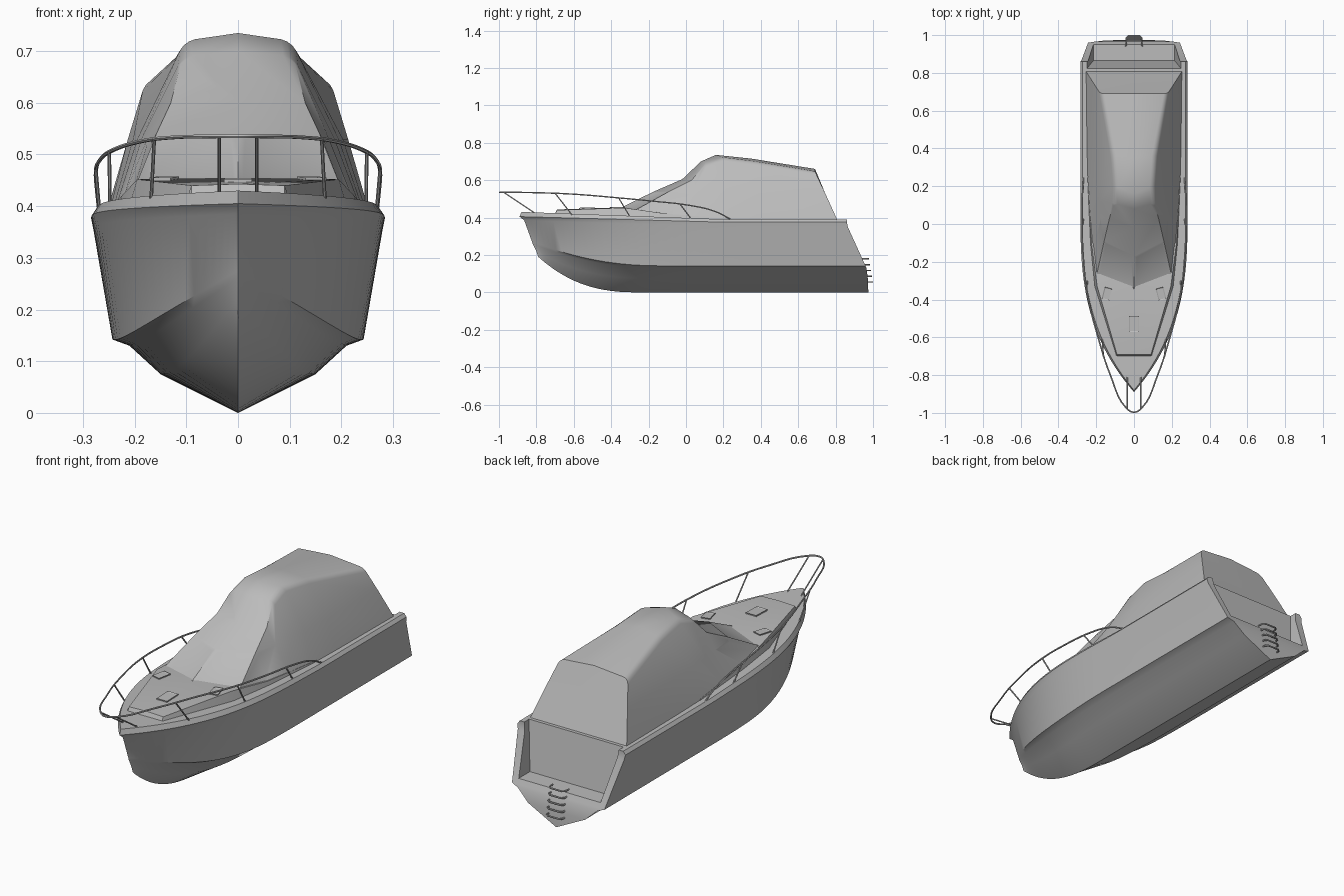
import bpy, bmesh, math

cube = bpy.data.objects.get("Cube")
if cube:
    bpy.data.objects.remove(cube)

GREY = (0.5, 0.5, 0.5, 1)
grey = bpy.data.materials.new("plain_grey")
grey.use_nodes = True
grey.diffuse_color = GREY
for node in grey.node_tree.nodes:
    if node.type == 'BSDF_PRINCIPLED':
        node.inputs["Base Color"].default_value = GREY


def activate(ob):
    bpy.ops.object.select_all(action='DESELECT')
    ob.select_set(True)
    bpy.context.view_layer.objects.active = ob


def finish(name, bm, angle=30):
    mesh = bpy.data.meshes.new(name)
    bm.to_mesh(mesh)
    bm.free()
    ob = bpy.data.objects.new(name, mesh)
    bpy.context.collection.objects.link(ob)
    mesh.materials.append(grey)
    activate(ob)
    if angle:
        bpy.ops.object.shade_smooth_by_angle(angle=math.radians(angle))
    return ob


def loft(half_rows, closed=False):
    """Skin rows of half sections, each starting on the centre line, mirrored in x."""
    bm = bmesh.new()
    rows = []
    for half in half_rows:
        full = [(-x, y, z) for x, y, z in reversed(half[1:])] + list(half)
        rows.append([bm.verts.new(p) for p in full])
    n = len(rows[0])
    for a, b in zip(rows, rows[1:]):
        for i in range(n if closed else n - 1):
            j = (i + 1) % n
            bm.faces.new((a[i], a[j], b[j], b[i]))
    if closed:
        # stern cap in strips from side to side
        last, mid = rows[-1], n // 2
        for k in range(mid):
            ring = [last[mid - k], last[mid + k], last[mid + k + 1], last[mid - k - 1]]
            bm.faces.new(ring if k else ring[1:])
    bmesh.ops.remove_doubles(bm, verts=bm.verts, dist=0.0005)
    bmesh.ops.recalc_face_normals(bm, faces=bm.faces)
    return bm


def tube(name, points, radius, smooth=False):
    curve = bpy.data.curves.new(name, 'CURVE')
    curve.dimensions = '3D'
    curve.bevel_depth = radius
    curve.bevel_resolution = 1
    curve.use_fill_caps = True
    curve.resolution_u = 5
    if smooth:
        sp = curve.splines.new('BEZIER')
        sp.bezier_points.add(len(points) - 1)
        for bp, p in zip(sp.bezier_points, points):
            bp.co = p
            bp.handle_left_type = bp.handle_right_type = 'AUTO'
    else:
        sp = curve.splines.new('POLY')
        sp.points.add(len(points) - 1)
        for sp_p, p in zip(sp.points, points):
            sp_p.co = (*p, 1)
    ob = bpy.data.objects.new(name, curve)
    bpy.context.collection.objects.link(ob)
    curve.materials.append(grey)
    activate(ob)
    bpy.ops.object.convert(target='MESH')
    bpy.ops.object.shade_smooth_by_angle(angle=math.radians(50))
    return bpy.context.object


# Hull: lengthwise lines (bow y, stern y, half width, bow z, stern z, rise length, rise power)
lines = [
    (-0.79, 0.975, 0.0, 0.19, 0.0, 0.55, 2.6),      # keel
    (-0.80, 0.972, 0.15, 0.22, 0.075, 0.6, 2.4),    # bottom
    (-0.82, 0.965, 0.21, 0.26, 0.13, 0.7, 2.2),     # chine
    (-0.825, 0.96, 0.243, 0.275, 0.142, 0.7, 2.2),  # chine edge
    (-0.865, 0.865, 0.279, 0.385, 0.35, 1.1, 1),    # rubbing band
    (-0.89, 0.86, 0.284, 0.405, 0.375, 1.1, 1),
    (-0.88, 0.86, 0.272, 0.43, 0.39, 1.1, 1),       # gunwale
]


def line_point(line, t):
    bow, stern, width, zb, zs, length, power = line
    d = (stern - bow) * t
    full = 1 - max(0, 1 - d / 0.98) ** 3
    return (width * full, bow + d, zs + (zb - zs) * max(0, 1 - d / length) ** power)


STATIONS = 36
hull = finish("hull", loft([[line_point(l, (i / STATIONS) ** 1.6) for l in lines]
                            for i in range(STATIONS + 1)], closed=True), 0)

# Stern well cut down to the boarding platform
bm = bmesh.new()
well = [(0.822, 0.40, 0.25), (0.865, 0.165, 0.215), (1.05, 0.165, 0.215), (1.05, 0.40, 0.25)]
well = [(0.815, 0.44, 0.256)] + well[1:3] + [(1.05, 0.44, 0.256)]
sides = [[bm.verts.new((s * x, y, z)) for y, z, x in well] for s in (-1, 1)]
for side in sides:
    bm.faces.new(side)
for i in range(4):
    j = (i + 1) % 4
    bm.faces.new((sides[0][i], sides[0][j], sides[1][j], sides[1][i]))
bmesh.ops.recalc_face_normals(bm, faces=bm.faces)
cutter = finish("stern_well_cutter", bm, 0)
cutter.hide_render = True
activate(hull)
mod = hull.modifiers.new("stern_well", 'BOOLEAN')
mod.operation = 'DIFFERENCE'
mod.solver = 'EXACT'
mod.object = cutter
bpy.ops.object.modifier_apply(modifier=mod.name)
bpy.data.objects.remove(cutter)
bpy.ops.object.shade_smooth_by_angle(angle=math.radians(30))

# Raised foredeck
deck = [(-0.69, 0.09, 0.44), (-0.33, 0.195, 0.452), (-0.1, 0.225, 0.42), (0.25, 0.245, 0.393)]
rows = [[(0, -0.71, 0.40), (0.09, -0.71, 0.40), (0.105, -0.70, 0.40)]]
rows += [[(0, y, z + 0.003), (x, y, z), (x + 0.015, y, z - 0.05)] for y, x, z in deck]
finish("raised_foredeck", loft(rows), 25)

# Windscreen and canopy: centre, roof edge, window top and base of each section
corner, rear_mid, rear_base = (0.2, -0.28, 0.435), (0.213, 0.744, 0.53), (0.255, 0.81, 0.385)
rows = [
    [(0, -0.36, 0.447), corner, corner, corner],
    [(0, -0.17, 0.54), (0.158, -0.09, 0.54), (0.166, -0.08, 0.53), corner],
    [(0, -0.02, 0.605), (0.13, 0.03, 0.60), (0.176, 0.03, 0.53), (0.222, -0.1, 0.415)],
    [(0, 0.08, 0.70), (0.107, 0.11, 0.69), (0.187, 0.12, 0.53), (0.236, 0.05, 0.40)],
    [(0, 0.16, 0.735), (0.103, 0.2, 0.72), (0.195, 0.22, 0.53), (0.245, 0.2, 0.385)],
    [(0, 0.35, 0.715), (0.115, 0.36, 0.70), (0.203, 0.38, 0.53), (0.25, 0.38, 0.385)],
    [(0, 0.69, 0.66), (0.178, 0.69, 0.645), rear_mid, rear_base],
    [(0, 0.744, 0.53), rear_mid, rear_mid, rear_base],
    [(0, 0.81, 0.385), rear_base, rear_base, rear_base],
]
bm = loft(rows)
roof = [e for e in bm.edges if all(v.co.z > 0.63 and abs(v.co.x) > 0.09 for v in e.verts)
        and e.verts[0].co.x * e.verts[1].co.x > 0]
bmesh.ops.bevel(bm, geom=roof, offset=0.02, segments=3, profile=0.5, affect='EDGES')
bm.faces.ensure_lookup_table()
low = [f for f in bm.faces if f.calc_center_median().z < 0.51 and f.calc_center_median().y < 0.0]
front = [f for f in low if abs(f.calc_center_median().x) < 0.14]
side = [f for f in low if f not in front]
bmesh.ops.inset_individual(bm, faces=front, thickness=0.018, depth=-0.004)
bmesh.ops.inset_region(bm, faces=side, thickness=0.012, depth=-0.003)
finish("canopy_and_windscreen", bm, 28)

# Deck hatches with inset lids
for name, x, y, z, w, l, turn in (("centre_hatch", 0, -0.53, 0.449, 0.055, 0.085, 0),
                                  ("left_hatch", 0.143, -0.37, 0.452, 0.042, 0.065, 0.25),
                                  ("right_hatch", -0.143, -0.37, 0.452, 0.042, 0.065, -0.25)):
    bm = bmesh.new()
    bmesh.ops.create_cube(bm, size=1)
    bmesh.ops.scale(bm, vec=(w, l, 0.009), verts=bm.verts)
    top = [f for f in bm.faces if f.normal.z > 0.5]
    bmesh.ops.inset_individual(bm, faces=top, thickness=0.007, depth=-0.003)
    hatch = finish(name, bm, 0)
    hatch.location = (x, y, z)
    hatch.rotation_euler = (0.03, 0, turn)

# Bow rail
half = [(0.04, -0.975, 0.535), (0.125, -0.8, 0.533), (0.19, -0.6, 0.525), (0.245, -0.38, 0.507),
        (0.268, -0.18, 0.488), (0.275, 0.02, 0.465), (0.273, 0.155, 0.433), (0.268, 0.25, 0.385)]
tube("bow_rail", [(-x, y, z) for x, y, z in reversed(half)] + [(0, -0.996, 0.535)] + half,
     0.004, True)

# Rail posts
posts = [((0.036, -0.975, 0.535), (0.036, -0.81, 0.425)),
         ((0.162, -0.70, 0.53), (0.168, -0.61, 0.415)),
         ((0.249, -0.36, 0.505), (0.248, -0.30, 0.405)),
         ((0.275, -0.03, 0.47), (0.268, 0.03, 0.39))]
for i, ends in enumerate(posts):
    for label, s in (("left", 1), ("right", -1)):
        tube(f"{label}_rail_post_{i + 1}", [(s * x, y, z) for x, y, z in ends], 0.0035)

# Boarding ladder rungs on the transom
for i in range(5):
    z = 0.055 + 0.031 * i
    tip = 0.996 - 0.005 * i
    tube(f"ladder_rung_{i + 1}", [(-0.043, 0.94, z), (-0.04, tip - 0.01, z), (-0.03, tip, z),
                                  (0.03, tip, z), (0.04, tip - 0.01, z), (0.043, 0.94, z)], 0.004)
